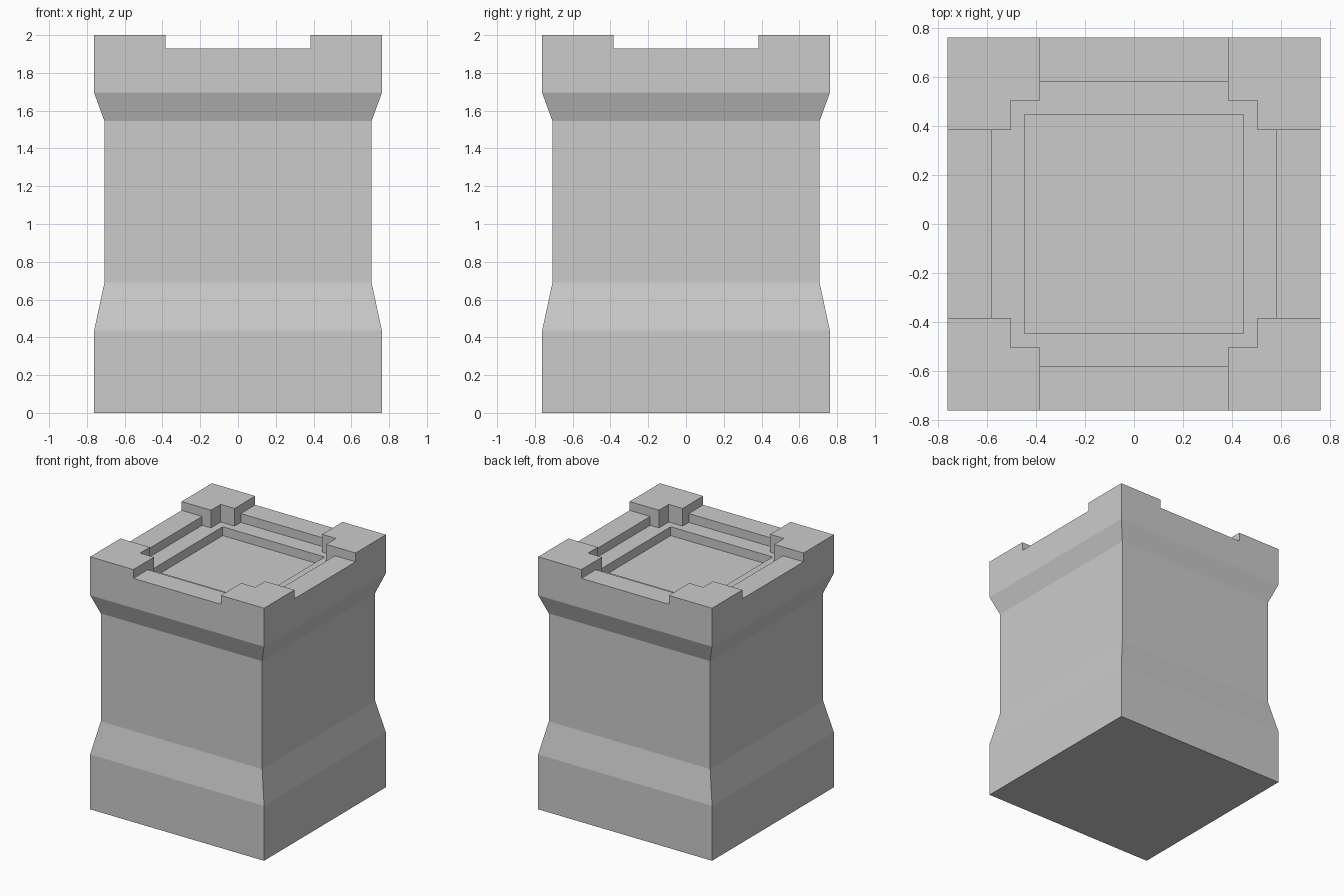
import bpy, bmesh

if "Cube" in bpy.data.objects:
    bpy.data.objects.remove(bpy.data.objects["Cube"])

HALF = 0.762      # half width of base and crown
NECK = 0.707      # half width of shaft
GAP = 0.383       # half width of the openings between corner blocks
SQUARE = 0.505    # inner corners of the corner blocks
LEDGE = 0.582     # inner edge of the sills
PIT = 0.447       # central recess


def square_loft(name, profile):
    """Solid with square cross-sections from (half width, z) pairs."""
    bm = bmesh.new()
    rings = [[bm.verts.new((sx * h, sy * h, z))
              for sx, sy in ((-1, -1), (1, -1), (1, 1), (-1, 1))]
             for h, z in profile]
    for lower, upper in zip(rings, rings[1:]):
        for i in range(4):
            j = (i + 1) % 4
            bm.faces.new((lower[i], lower[j], upper[j], upper[i]))
    bm.faces.new(rings[0][::-1])
    bm.faces.new(rings[-1])
    mesh = bpy.data.meshes.new(name)
    bm.to_mesh(mesh)
    bm.free()
    obj = bpy.data.objects.new(name, mesh)
    bpy.context.collection.objects.link(obj)
    return obj


def carve(target, hx, hy, floor):
    """Cut a centred box out of the top, down to the given floor height."""
    bpy.ops.mesh.primitive_cube_add(size=2, location=(0, 0, floor + 0.5))
    cutter = bpy.context.object
    cutter.scale = (hx, hy, 0.5)
    cutter.hide_render = True
    bpy.context.view_layer.update()
    mod = target.modifiers.new("carve", 'BOOLEAN')
    mod.operation = 'DIFFERENCE'
    mod.solver = 'EXACT'
    mod.object = cutter
    bpy.context.view_layer.objects.active = target
    bpy.ops.object.modifier_apply(modifier=mod.name)
    bpy.data.objects.remove(cutter)


# Pedestal: plinth, flared shaft and crown
pedestal = square_loft("stone_pedestal", [
    (HALF, 0), (HALF, 0.435), (NECK, 0.69),
    (NECK, 1.545), (HALF, 1.695), (HALF, 2.0)])

# Openings between the corner blocks, leaving low sills
carve(pedestal, GAP, 1, 1.93)
carve(pedestal, 1, GAP, 1.93)

# Stepped ledge inside the corner blocks
carve(pedestal, SQUARE, SQUARE, 1.86)
carve(pedestal, GAP, LEDGE, 1.86)
carve(pedestal, LEDGE, GAP, 1.86)

# Central recess
carve(pedestal, PIT, PIT, 1.79)
